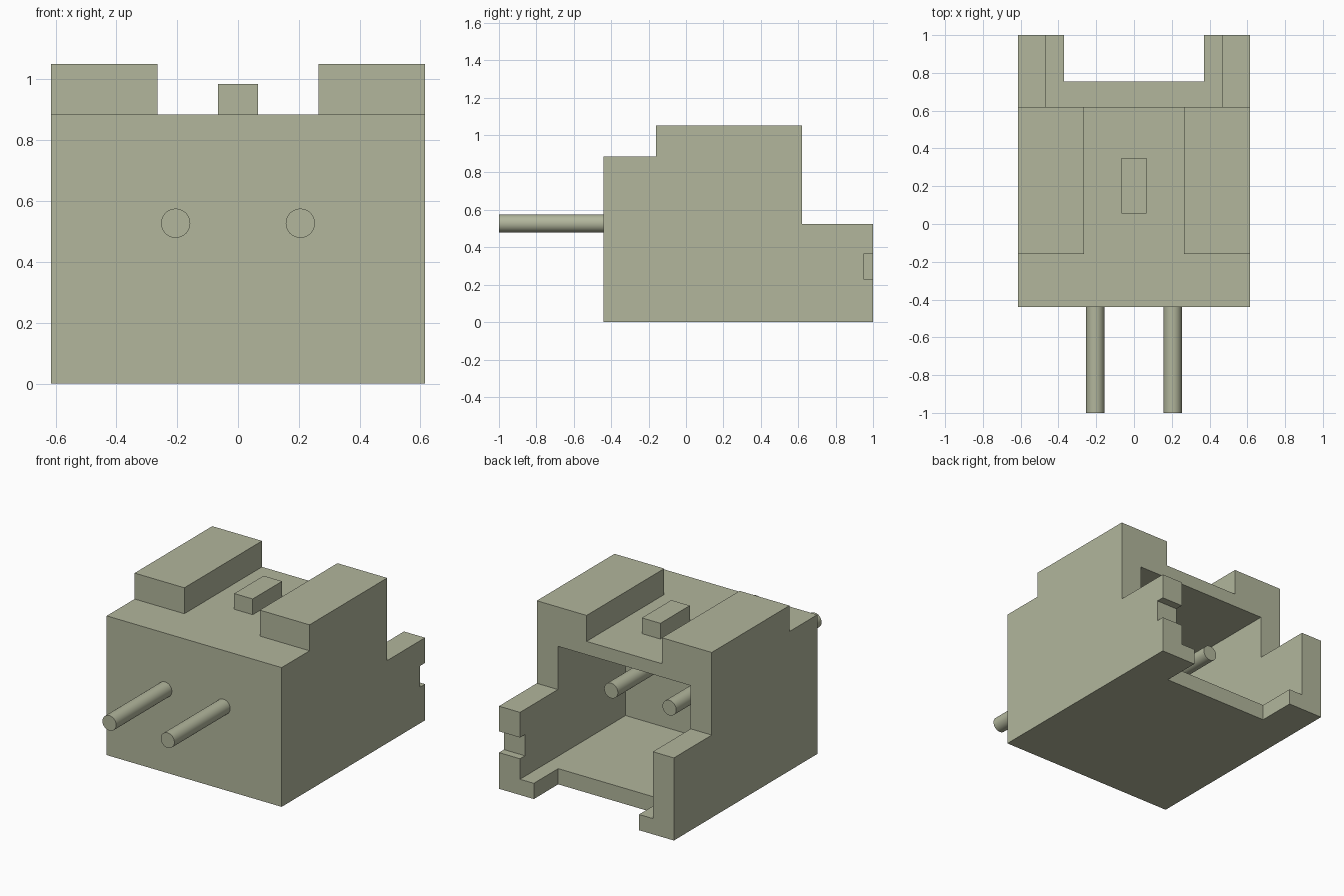
import bpy, bmesh, math
from mathutils import Vector

old = bpy.data.objects.get("Cube")
if old:
    bpy.data.objects.remove(old, do_unlink=True)

# One plain grey-green plastic
COLOUR = (0.445, 0.468, 0.333, 1)
mat = bpy.data.materials.new("sage_grey")
mat.use_nodes = True
mat.diffuse_color = COLOUR
mat.node_tree.nodes["Principled BSDF"].inputs["Base Color"].default_value = COLOUR


def add_object(name, bm):
    bmesh.ops.recalc_face_normals(bm, faces=bm.faces)
    mesh = bpy.data.meshes.new(name)
    bm.to_mesh(mesh)
    bm.free()
    mesh.materials.append(mat)
    obj = bpy.data.objects.new(name, mesh)
    bpy.context.collection.objects.link(obj)
    return obj


def box(name, x, y, z):
    bm = bmesh.new()
    bmesh.ops.create_cube(bm, size=1)
    for v in bm.verts:
        v.co = Vector([r[0] if c < 0 else r[1] for c, r in zip(v.co, (x, y, z))])
    return add_object(name, bm)


def cut(target, name, x, y, z):
    cutter = box(name, x, y, z)
    cutter.hide_render = True
    mod = target.modifiers.new(name, 'BOOLEAN')
    mod.operation, mod.solver, mod.object = 'DIFFERENCE', 'EXACT', cutter
    bpy.context.view_layer.objects.active = target
    bpy.ops.object.modifier_apply(modifier=name)
    bpy.data.objects.remove(cutter, do_unlink=True)


# Housing: stepped side profile extruded across the width
HALF, FRONT, BACK, DECK = 0.615, -0.44, 1.0, 0.885
profile = [(FRONT, 0), (BACK, 0), (BACK, 0.525), (0.62, 0.525),
           (0.62, 1.05), (-0.16, 1.05), (-0.16, DECK), (FRONT, DECK)]
bm = bmesh.new()
side = bm.faces.new([bm.verts.new((-HALF, y, z)) for y, z in profile])
ext = bmesh.ops.extrude_face_region(bm, geom=[side])
bmesh.ops.translate(bm, vec=(2 * HALF, 0, 0),
                    verts=[g for g in ext["geom"] if isinstance(g, bmesh.types.BMVert)])
housing = add_object("housing", bm)

# Channel between the rails, rear socket, floor notch and side wall notch
cut(housing, "top_channel", (-0.265, 0.265), (-0.16, 0.8), (DECK, 1.3))
cut(housing, "socket", (-0.467, 0.467), (-0.06, 1.2), (0.1, 0.8))
cut(housing, "floor_notch", (-0.37, 0.37), (0.755, 1.2), (-0.1, 0.2))
cut(housing, "wall_notch", (0.4, 0.7), (0.95, 1.2), (0.23, 0.365))

# Small key on the deck
box("top_key", (-0.065, 0.065), (0.055, 0.35), (DECK, 0.985))

# Contact pins passing through the front wall into the socket
PIN_START, PIN_END = -1.0, 0.46
for label, x in (("right_pin", -0.205), ("left_pin", 0.205)):
    bpy.ops.mesh.primitive_cylinder_add(
        vertices=48, radius=0.048, depth=PIN_END - PIN_START,
        location=(x, (PIN_START + PIN_END) / 2, 0.527), rotation=(math.pi / 2, 0, 0))
    pin = bpy.context.object
    pin.name = label
    pin.data.materials.append(mat)
    bpy.ops.object.shade_smooth_by_angle(angle=math.radians(30))
